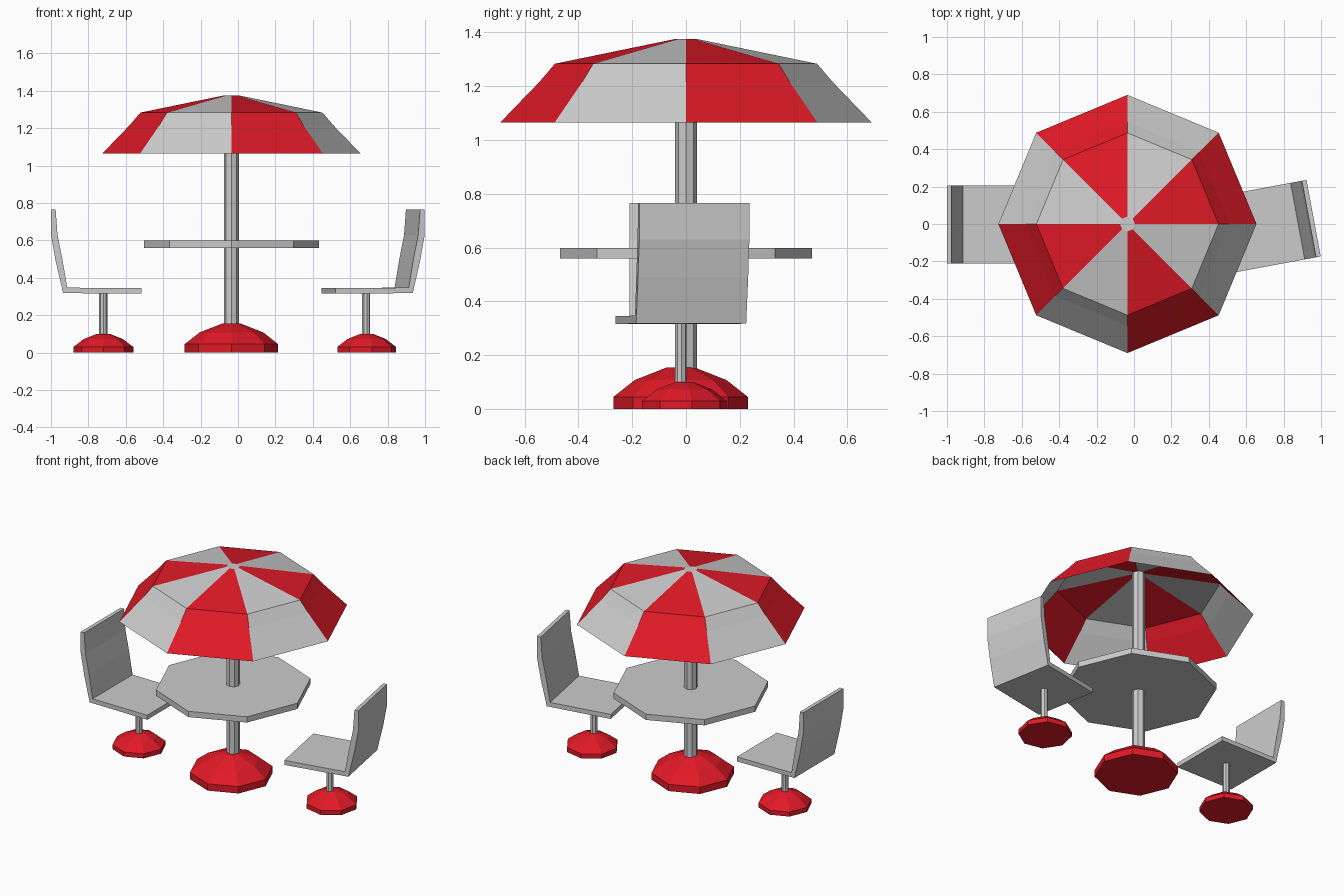
import bpy, bmesh
from math import cos, sin, pi, radians
from mathutils import Matrix

if "Cube" in bpy.data.objects:
    bpy.data.objects.remove(bpy.data.objects["Cube"])

CX = -0.035  # table axis

red = bpy.data.materials.new("red")
red.diffuse_color = (0.75, 0.01, 0.02, 1)
red.use_nodes = True
red.node_tree.nodes["Principled BSDF"].inputs["Base Color"].default_value = red.diffuse_color


def finish(name, bm, mat=None, fix=True):
    if fix:
        bmesh.ops.recalc_face_normals(bm, faces=bm.faces)
    me = bpy.data.meshes.new(name)
    bm.to_mesh(me)
    bm.free()
    ob = bpy.data.objects.new(name, me)
    bpy.context.collection.objects.link(ob)
    if mat:
        me.materials.append(mat)
    return ob


def ring(bm, r, z, n=8):
    return [bm.verts.new((r * cos(2 * pi * i / n), r * sin(2 * pi * i / n), z)) for i in range(n)]


def lathe(name, profile, loc, mat=None, turn=0):
    """Closed octagonal solid from (radius, z) points."""
    bm = bmesh.new()
    rings = [ring(bm, r, z) for r, z in profile]
    for a, b in zip(rings, rings[1:]):
        for i in range(8):
            j = (i + 1) % 8
            bm.faces.new((a[i], a[j], b[j], b[i]))
    bm.faces.new(rings[0][::-1])
    bm.faces.new(rings[-1])
    ob = finish(name, bm, mat)
    ob.location = (*loc, 0)
    ob.rotation_euler.z = turn
    return ob


def canopy(name, start, mat=None):
    """Every second panel of the octagonal umbrella, a thin open sheet."""
    bm = bmesh.new()
    rings = [ring(bm, r, z) for r, z in
             [(0.69, 1.065), (0.545, 1.215), (0.487, 1.283), (0.04, 1.375)]]
    for a, b in zip(rings, rings[1:]):
        for i in range(start, 8, 2):
            j = (i + 1) % 8
            bm.faces.new((a[i], a[j], b[j], b[i]))
    ob = finish(name, bm, mat, fix=False)
    ob.location.x = CX


def chair(side, loc, base_loc, turn):
    """Chair facing the table; side is -1 for left, 1 for right."""
    # outline in local x (away from table) and z
    outline = [(-0.205, 0.315), (0.215, 0.318), (0.255, 0.49), (0.28, 0.63), (0.28, 0.765),
               (0.255, 0.765), (0.245, 0.63), (0.22, 0.505), (0.193, 0.347), (-0.205, 0.345)]
    bm = bmesh.new()
    face = bm.faces.new([bm.verts.new((side * x, -0.208, z)) for x, z in outline])
    ext = bmesh.ops.extrude_face_region(bm, geom=[face])
    moved = [v for v in ext["geom"] if isinstance(v, bmesh.types.BMVert)]
    bmesh.ops.translate(bm, verts=moved, vec=(0, 0.416, 0))
    name = "left" if side < 0 else "right"
    seat = finish(name + "_seat", bm)
    seat.location = (*loc, 0)
    seat.rotation_euler.z = turn
    lathe(name + "_seat_post", [(0.022, 0.08), (0.022, 0.318)], loc, turn=turn)
    lathe(name + "_seat_base", [(0.16, 0), (0.16, 0.03), (0.105, 0.072), (0.035, 0.10)],
          base_loc, red, turn)


# table and its base
lathe("table_base", [(0.25, 0), (0.25, 0.045), (0.17, 0.108), (0.05, 0.155)], (CX, -0.02), red)
lathe("pole", [(0.04, 0.1), (0.04, 1.375)], (CX, 0))
lathe("table_top", [(0.468, 0.56), (0.468, 0.598)], (CX, 0))

# umbrella panels
canopy("umbrella_red_panels", 0, red)
canopy("umbrella_grey_panels", 1)

# chairs, the right one turned slightly
chair(-1, (-0.72, -0.002), (-0.72, -0.002), 0)
chair(1, (0.685, -0.02), (0.688, -0.006), radians(10.5))
